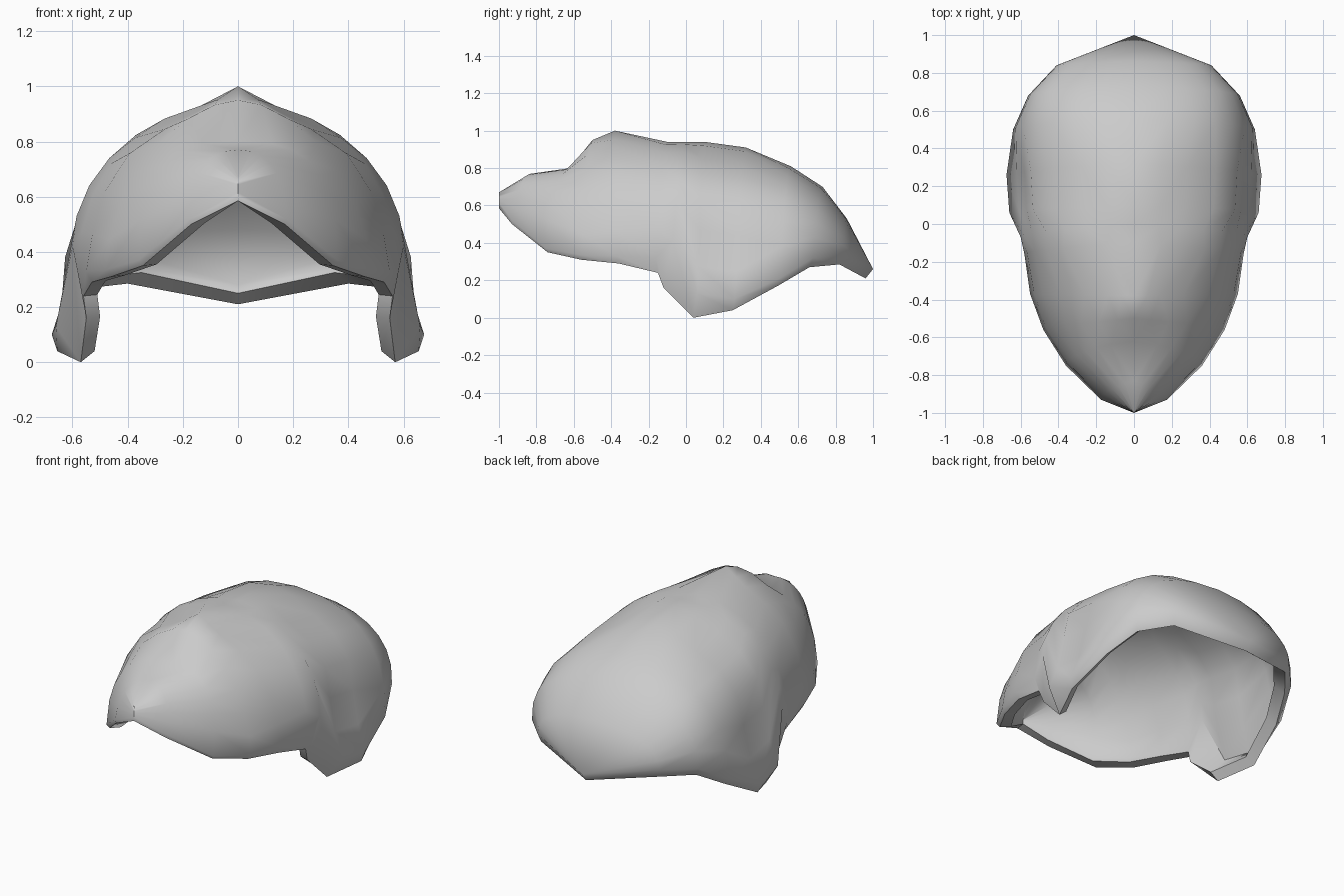
import bpy, bmesh, math

if "Cube" in bpy.data.objects:
    bpy.data.objects.remove(bpy.data.objects["Cube"])

# Half cross-section shapes as (width, height) fractions from crown to brim
PEAK = [(0, 1), (.13, .93), (.25, .87), (.48, .77), (.71, .64), (.88, .43), (.96, .2), (1, 0)]
FLARED = [(0, 1), (.21, .975), (.42, .885), (.64, .79), (.81, .63), (.86, .42), (.92, .18), (1, 0)]
SEG = len(PEAK) - 1

# One rib per row: crown (y, z), brim (x, y, z), shape or roundness, lip (x, y, z)
RIBS = [
    (-1.00, 0.67, 0.00, -1.00, 0.60, 2.0, 0.00, -1.00, 0.585),
    (-0.83, 0.77, 0.175, -0.93, 0.52, 2.3, 0.17, -0.93, 0.50),
    (-0.62, 0.80, 0.36, -0.75, 0.37, 2.8, 0.345, -0.74, 0.35),
    (-0.50, 0.95, 0.48, -0.56, 0.335, 1.75, 0.46, -0.56, 0.31),
    (-0.38, 1.00, 0.55, -0.37, 0.33, PEAK, 0.53, -0.36, 0.29),
    (-0.10, 0.94, 0.58, -0.16, 0.32, 2.15, 0.56, -0.15, 0.24),
    (0.00, 0.94, 0.60, -0.07, 0.42, 1.95, 0.55, -0.12, 0.16),
    (0.10, 0.94, 0.66, 0.06, 0.13, FLARED, 0.57, 0.04, 0.00),
    (0.32, 0.91, 0.675, 0.26, 0.10, FLARED, 0.655, 0.25, 0.04),
    (0.56, 0.81, 0.64, 0.50, 0.21, 2.4, 0.61, 0.49, 0.17),
    (0.73, 0.70, 0.56, 0.68, 0.32, 2.4, 0.53, 0.66, 0.27),
    (0.86, 0.53, 0.41, 0.84, 0.335, 2.3, 0.40, 0.82, 0.285),
    (1.00, 0.26, 0.00, 1.00, 0.26, 2.0, 0.00, 0.96, 0.21),
]
THICK = 0.05


def section(shape):
    if isinstance(shape, list):
        return shape
    pts = []
    for i in range(SEG + 1):
        a = i / SEG * math.pi / 2
        pts.append((math.sin(a) ** (2 / shape),
                    math.cos(a) ** (2 / shape) if i < SEG else 0))
    return pts


def skin(yc, zc, xr, yr, zr, shape):
    """Half rib from crown to brim."""
    return [(xr * w, yc + (yr - yc) * i / SEG, zr + (zc - zr) * h)
            for i, (w, h) in enumerate(section(shape))]


def half_loop(rib):
    """Crown -> brim -> lip -> inner lip -> inner brim -> inner crown."""
    yc, zc, xr, yr, zr, shape, xl, yl, zl = rib
    back = yl > 0
    outer = skin(yc, zc, xr, yr, zr, shape)
    inner_lip = (max(0, xl - THICK), yl * 0.95,
                 zl + (0.04 if back else 0.005))
    if yc > 0.95:
        tip = (0, 0.92, 0.28)
        inside = [tip] * (SEG + 1)
    else:
        inside = skin(yc * 0.95, zc - THICK, max(0, xr - THICK - 0.005),
                      yr * 0.95, zr + 0.01, shape)
    return outer + [(xl, yl, zl), inner_lip] + inside[::-1]


bm = bmesh.new()
loops = [[bm.verts.new(p) for p in half_loop(r)] for r in RIBS]
for a, b in zip(loops, loops[1:]):
    for i in range(len(a) - 1):
        bm.faces.new((a[i], b[i], b[i + 1], a[i + 1]))

# Weld tips, then mirror to the other side
bmesh.ops.remove_doubles(bm, verts=bm.verts[:], dist=0.0005)
bmesh.ops.mirror(bm, geom=bm.verts[:] + bm.edges[:] + bm.faces[:],
                 axis='X', merge_dist=0.0005)
bmesh.ops.recalc_face_normals(bm, faces=bm.faces[:])

mesh = bpy.data.meshes.new("helmet_shell")
bm.to_mesh(mesh)
bm.free()
helmet = bpy.data.objects.new("helmet_shell", mesh)
bpy.context.collection.objects.link(helmet)

# Smooth skin with a crisp rim
bpy.context.view_layer.objects.active = helmet
helmet.select_set(True)
bpy.ops.object.shade_smooth_by_angle(angle=math.radians(50))
